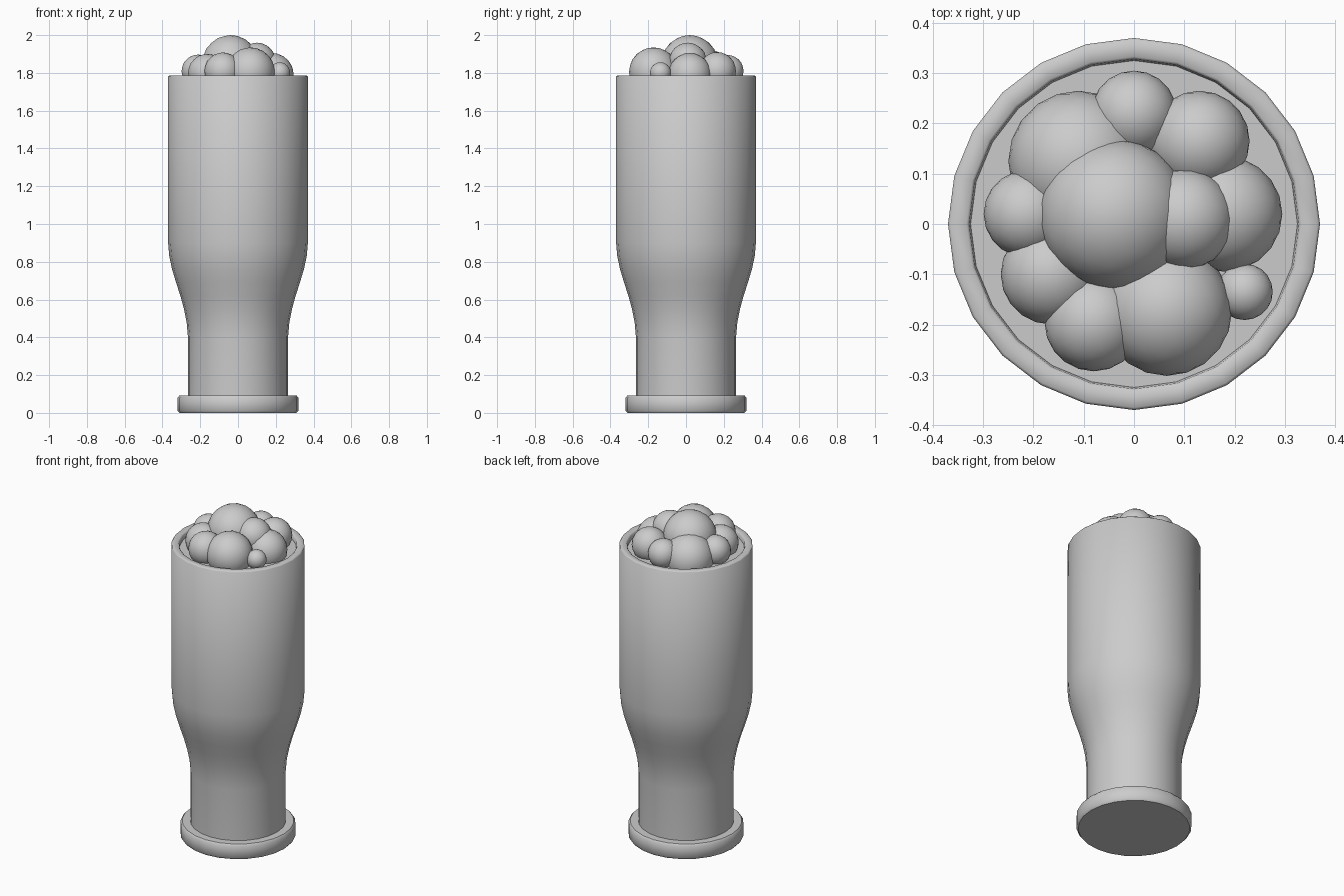
import bpy
import math

cube = bpy.data.objects.get("Cube")
if cube:
    bpy.data.objects.remove(cube)

SIDES = 24

grey = bpy.data.materials.new("plain grey")
grey.use_nodes = True
colour = (0.6, 0.6, 0.6, 1)
grey.diffuse_color = colour
grey.node_tree.nodes["Principled BSDF"].inputs["Base Color"].default_value = colour


def finish(obj, name, angle):
    obj.name = name
    obj.data.materials.append(grey)
    bpy.ops.object.select_all(action="DESELECT")
    obj.select_set(True)
    bpy.context.view_layer.objects.active = obj
    bpy.ops.object.shade_smooth_by_angle(angle=math.radians(angle))


def lathe(name, profile, angle=40):
    """Spin (radius, height) pairs around z and cap both ends."""
    verts = []
    for r, z in profile:
        for i in range(SIDES):
            a = math.tau * i / SIDES
            verts.append((r * math.cos(a), r * math.sin(a), z))
    faces = [tuple(reversed(range(SIDES)))]
    for k in range(len(profile) - 1):
        for i in range(SIDES):
            j = (i + 1) % SIDES
            low, high = k * SIDES, (k + 1) * SIDES
            faces.append((low + i, low + j, high + j, high + i))
    faces.append(tuple(range(len(verts) - SIDES, len(verts))))
    mesh = bpy.data.meshes.new(name)
    mesh.from_pydata(verts, [], faces)
    obj = bpy.data.objects.new(name, mesh)
    bpy.context.collection.objects.link(obj)
    finish(obj, name, angle)


# Foot disc with softened edges
lathe("foot", [(0.31, 0), (0.32, 0.012), (0.32, 0.08), (0.31, 0.092)], 50)

# Glass wall: narrow stem, curved shoulder, rim, and drink surface inside
lathe("glass", [(0.265, 0.085), (0.265, 0.4), (0.272, 0.48), (0.286, 0.55),
                (0.305, 0.62), (0.328, 0.69), (0.349, 0.76), (0.364, 0.83),
                (0.37, 0.9), (0.37, 1.78), (0.365, 1.785),
                (0.333, 1.785), (0.328, 1.78), (0.325, 1.755)], 50)

# Foam bubbles: x, y, z, radius
bubbles = [
    (-0.04, 0.02, 1.85, 0.15),
    (-0.11, 0.125, 1.78, 0.14),
    (0, 0.22, 1.81, 0.085),
    (0.13, 0.165, 1.81, 0.1),
    (0.1, 0.01, 1.86, 0.1),
    (0.18, 0.02, 1.79, 0.115),
    (0.22, -0.135, 1.8, 0.056),
    (0.065, -0.172, 1.805, 0.13),
    (-0.08, -0.195, 1.81, 0.098),
    (-0.165, -0.1, 1.8, 0.1),
    (-0.212, 0.02, 1.81, 0.087),
]
for n, (x, y, z, r) in enumerate(bubbles, 1):
    bpy.ops.mesh.primitive_ico_sphere_add(subdivisions=3, radius=r, location=(x, y, z))
    finish(bpy.context.object, f"foam_bubble_{n}", 60)
